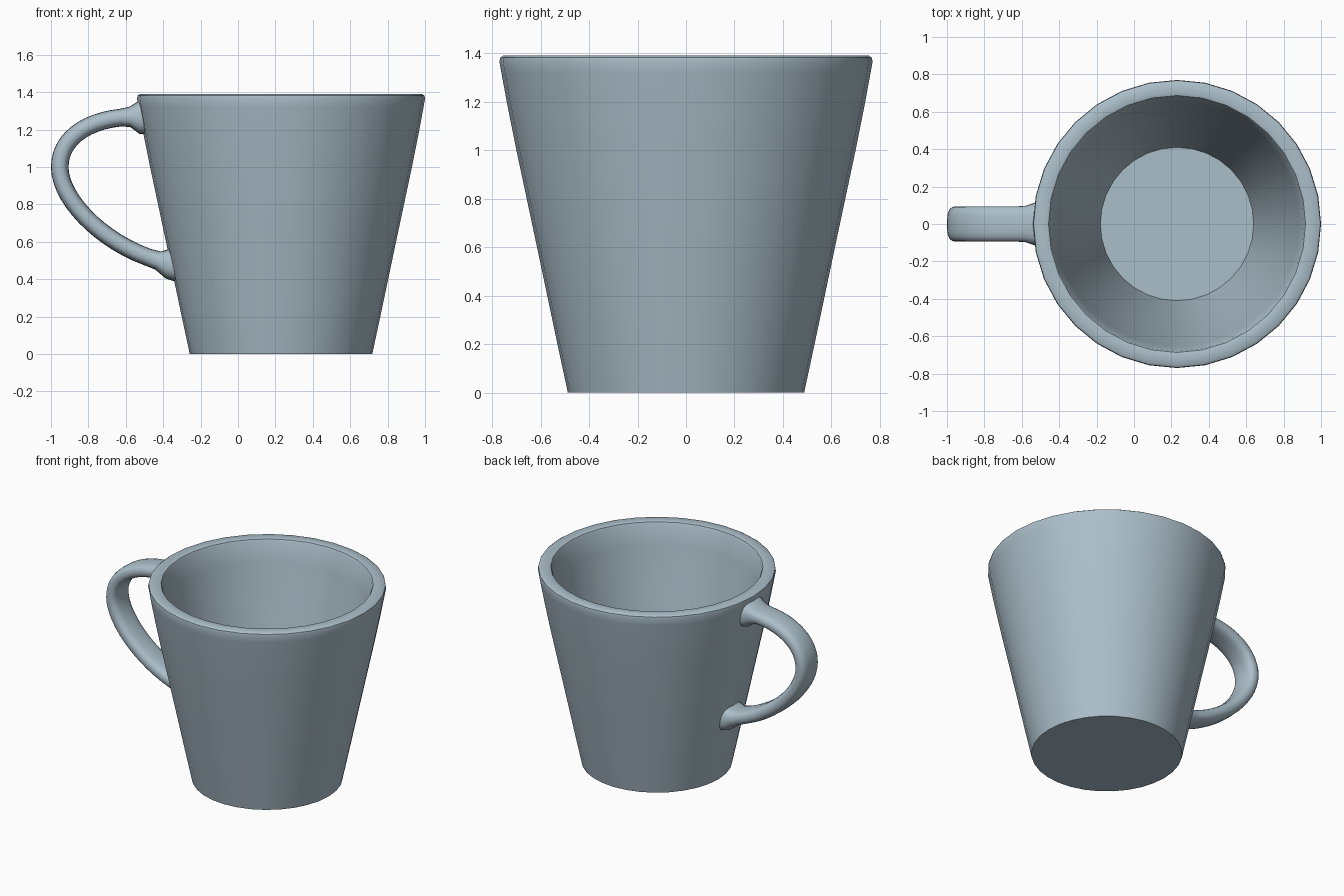
import bpy, bmesh, math
from mathutils import Vector
from mathutils.geometry import interpolate_bezier

old = bpy.data.objects.get("Cube")
if old:
    bpy.data.objects.remove(old, do_unlink=True)

# Single glaze colour
GLAZE = (0.41, 0.52, 0.59, 1.0)
glaze = bpy.data.materials.new("pale blue grey glaze")
glaze.use_nodes = True
glaze.diffuse_color = GLAZE
bsdf = glaze.node_tree.nodes["Principled BSDF"]
bsdf.inputs["Base Color"].default_value = GLAZE
bsdf.inputs["Roughness"].default_value = 0.5

CUP_X = 0.23


def loft(name, rings, sharp=40):
    """Skin a list of closed rings, cap both ends and shade smooth."""
    bm = bmesh.new()
    loops = [[bm.verts.new(p) for p in ring] for ring in rings]
    n = len(loops[0])
    for a, b in zip(loops, loops[1:]):
        for i in range(n):
            j = (i + 1) % n
            bm.faces.new((a[i], a[j], b[j], b[i]))
    bm.faces.new(loops[0][::-1])
    bm.faces.new(loops[-1])
    bmesh.ops.recalc_face_normals(bm, faces=bm.faces)
    mesh = bpy.data.meshes.new(name)
    bm.to_mesh(mesh)
    bm.free()
    mesh.materials.append(glaze)
    obj = bpy.data.objects.new(name, mesh)
    bpy.context.collection.objects.link(obj)
    bpy.ops.object.select_all(action='DESELECT')
    obj.select_set(True)
    bpy.context.view_layer.objects.active = obj
    bpy.ops.object.shade_smooth_by_angle(angle=math.radians(sharp))
    return obj


# Cup body: (radius, height) up the outside, over the rim, down the inside
profile = [(0.488, 0.0), (0.535, 0.22), (0.615, 0.6), (0.70, 1.0), (0.738, 1.19),
           (0.762, 1.32), (0.770, 1.365), (0.767, 1.382), (0.755, 1.39),
           (0.700, 1.39), (0.687, 1.386), (0.680, 1.374),
           (0.655, 1.24), (0.610, 1.0), (0.525, 0.6), (0.410, 0.08)]
SIDES = 32
loft("cup_body", [[(CUP_X + r * math.cos(math.tau * i / SIDES),
                    r * math.sin(math.tau * i / SIDES), z)
                   for i in range(SIDES)] for r, z in profile])

# Handle centre line: two bezier spans meeting at the outermost point
upper = interpolate_bezier(Vector((-0.47, 0, 1.265)), Vector((-0.75, 0, 1.29)),
                           Vector((-0.953, 0, 1.18)), Vector((-0.953, 0, 1.0)), 16)
lower = interpolate_bezier(Vector((-0.953, 0, 1.0)), Vector((-0.953, 0, 0.80)),
                           Vector((-0.65, 0, 0.52)), Vector((-0.31, 0, 0.475)), 18)
path = upper + lower[1:]


def flare(p):
    """Widening of the handle where it runs into the cup wall."""
    wall = CUP_X - (0.488 + 0.21 * p.z)
    gap = max(0.0, wall - p.x)
    return 0.045 * max(0.0, 1 - gap / 0.09) ** 2


# Handle: rounded flat section swept along the centre line
rings = []
for k, p in enumerate(path):
    tangent = (path[min(k + 1, len(path) - 1)] - path[max(k - 1, 0)]).normalized()
    normal = Vector((-tangent.z, 0, tangent.x))
    extra = flare(p)
    ring = []
    for i in range(20):
        c, s = math.cos(math.tau * i / 20), math.sin(math.tau * i / 20)
        across = math.copysign(abs(c) ** 0.65, c) * (0.094 + 0.5 * extra)
        thick = math.copysign(abs(s) ** 0.8, s) * (0.047 + extra)
        ring.append(p + Vector((0, across, 0)) + normal * thick)
    rings.append(ring)
loft("handle", rings, 60)
